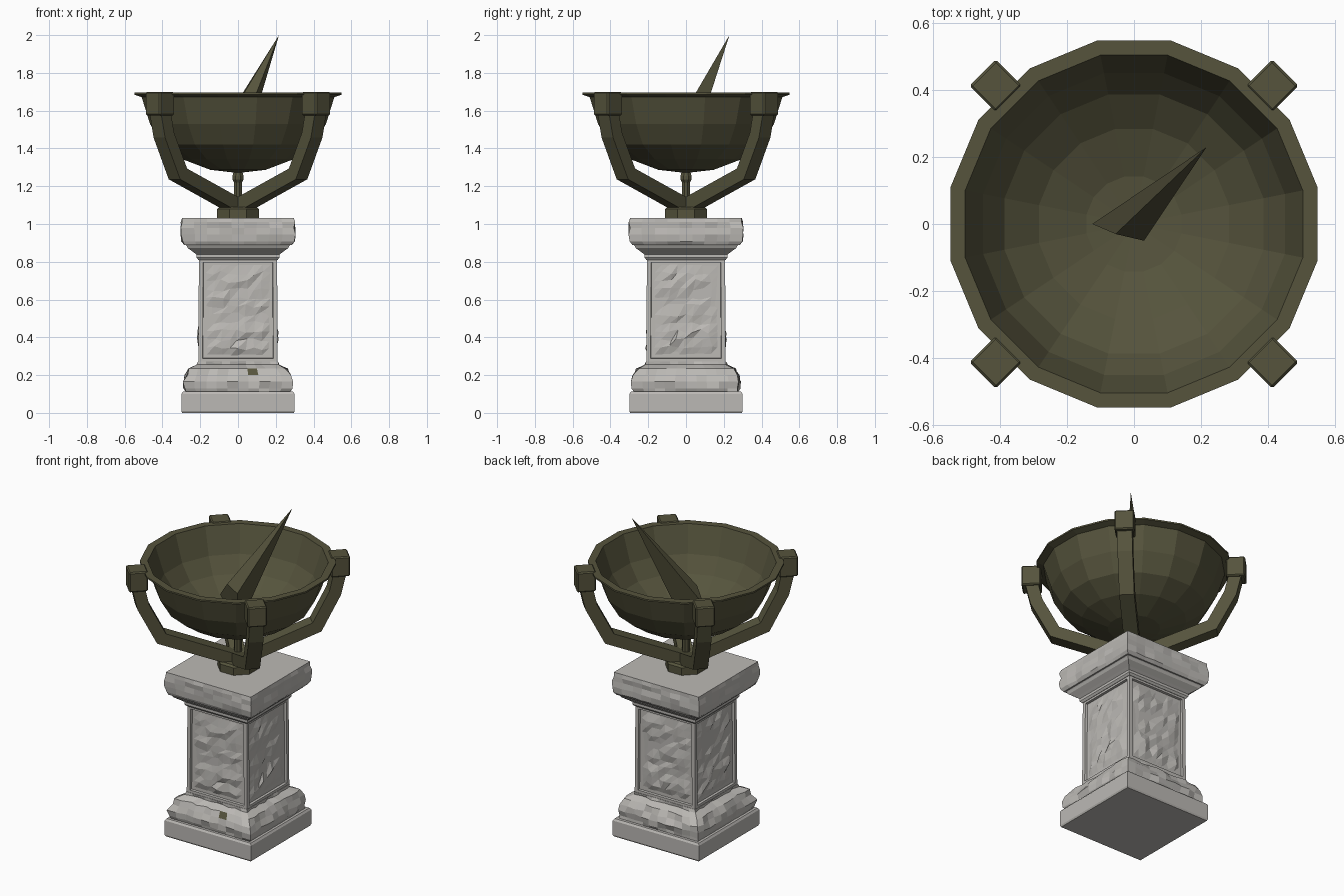
import bpy, bmesh, math, random
from mathutils import Vector

if "Cube" in bpy.data.objects:
    bpy.data.objects.remove(bpy.data.objects["Cube"])

random.seed(4)


def material(name, rgb):
    m = bpy.data.materials.new(name)
    m.diffuse_color = (*rgb, 1)
    m.use_nodes = True
    m.node_tree.nodes["Principled BSDF"].inputs["Base Color"].default_value = m.diffuse_color
    return m


STONE = material("pale stone", (0.50, 0.485, 0.46))
BRONZE = material("dark olive bronze", (0.092, 0.088, 0.046))


def make(name, verts, faces, *mats):
    me = bpy.data.meshes.new(name)
    me.from_pydata([tuple(v) for v in verts], [], faces)
    for m in mats:
        me.materials.append(m)
    bm = bmesh.new()
    bm.from_mesh(me)
    bmesh.ops.remove_doubles(bm, verts=bm.verts, dist=1e-5)
    bmesh.ops.recalc_face_normals(bm, faces=bm.faces)
    bm.to_mesh(me)
    bm.free()
    ob = bpy.data.objects.new(name, me)
    bpy.context.collection.objects.link(ob)
    return ob


def square_loft(name, profile, seg=1, jitter=0.0):
    """Stack of square rings (half width, z); inner rings can be roughened inward."""
    verts, faces = [], []
    n = 4 * seg
    for k, (h, z) in enumerate(profile):
        rough = jitter if 0 < k < len(profile) - 1 else 0
        for s in range(4):
            for i in range(seg):
                d = 1 - random.uniform(0, rough) / h
                x, y = (-h + 2 * h * i / seg), -h
                a = s * math.pi / 2
                c, sn = math.cos(a), math.sin(a)
                verts.append(((c * x - sn * y) * d, (sn * x + c * y) * d, z))
    for k in range(len(profile) - 1):
        for i in range(n):
            j = (i + 1) % n
            faces.append((k * n + i, k * n + j, (k + 1) * n + j, (k + 1) * n + i))
    faces.append(tuple(range(n))[::-1])
    faces.append(tuple(range((len(profile) - 1) * n, len(profile) * n)))
    return make(name, verts, faces, STONE, BRONZE)


def lathe(name, profile, sides):
    verts, faces = [], []
    for r, z in profile:
        for i in range(sides):
            a = 2 * math.pi * (i + 0.5) / sides
            verts.append((r * math.cos(a), r * math.sin(a), z))
    for k in range(len(profile) - 1):
        for i in range(sides):
            j = (i + 1) % sides
            faces.append((k * sides + i, k * sides + j, (k + 1) * sides + j, (k + 1) * sides + i))
    return make(name, verts, faces, BRONZE)


# Pedestal: plinth, rough base course, shaft, mouldings, rough cap
square_loft("plinth", [(0.295, 0), (0.30, 0.01), (0.30, 0.10), (0.292, 0.112)])
base = square_loft("base_course", [(0.275, 0.11), (0.29, 0.13), (0.293, 0.165), (0.285, 0.20),
                                   (0.265, 0.235), (0.222, 0.255), (0.212, 0.272)], 10, 0.02)
for f in base.data.polygons:  # moss-dark spot on the front
    c = f.center
    if c.y < -0.2 and 0.05 < c.x < 0.13 and 0.21 < c.z < 0.24:
        f.material_index = 1

shaft = square_loft("shaft", [(0.21, 0.265), (0.207, 0.82)])
bm = bmesh.new()
bm.from_mesh(shaft.data)
sides = [f for f in bm.faces if abs(f.normal.z) < 0.5]
bmesh.ops.inset_individual(bm, faces=sides, thickness=0.032)
bmesh.ops.inset_individual(bm, faces=sides, thickness=0.003, depth=-0.014)
bm.to_mesh(shaft.data)
bm.free()

# Worn relief in the four recessed panels
NX, NZ = 8, 11
for s in range(4):
    a = s * math.pi / 2
    verts, faces = [], []
    for k in range(NZ + 1):
        for i in range(NX + 1):
            edge = i in (0, NX) or k in (0, NZ)
            low = 0.012 if k < 4 else 0.0
            bump = -0.003 if edge else random.choice((0, 0, 0.004, 0.010)) + random.uniform(0, low)
            x = -0.173 + 0.346 * i / NX + (0 if edge else random.uniform(-0.012, 0.012))
            z = 0.30 + 0.485 * k / NZ + (0 if edge else random.uniform(-0.012, 0.012))
            y = -0.196 - bump
            verts.append((math.cos(a) * x - math.sin(a) * y, math.sin(a) * x + math.cos(a) * y, z))
    for k in range(NZ):
        for i in range(NX):
            p = k * (NX + 1) + i
            faces += [(p, p + 1, p + NX + 2), (p, p + NX + 2, p + NX + 1)]
    make("relief_panel", verts, faces, STONE)

square_loft("cap_moulding", [(0.21, 0.81), (0.22, 0.822), (0.22, 0.838), (0.235, 0.85),
                             (0.265, 0.872), (0.272, 0.885), (0.285, 0.90)])
square_loft("cap", [(0.285, 0.89), (0.302, 0.908), (0.305, 0.945), (0.305, 0.98),
                    (0.304, 1.01), (0.295, 1.033)], 9, 0.012)

# Bronze hub and stem under the bowl
lathe("hub", [(0, 1.03), (0.12, 1.03), (0.12, 1.08), (0.105, 1.09), (0, 1.09)], 8)
lathe("stem", [(0, 1.08), (0.028, 1.08), (0.022, 1.13), (0.022, 1.22), (0.032, 1.235),
               (0.032, 1.255), (0.02, 1.29), (0, 1.29)], 8)

# Faceted bowl with flat lip
lathe("bowl", [(0, 1.27), (0.15, 1.287), (0.30, 1.343), (0.41, 1.42), (0.475, 1.53),
               (0.52, 1.672), (0.56, 1.685), (0.56, 1.695), (0.515, 1.695),
               (0.46, 1.53), (0.395, 1.435), (0.29, 1.36), (0.145, 1.305), (0, 1.288)], 16)

# Four curved arms with end blocks
path = [(0.585, 1.60), (0.555, 1.47), (0.45, 1.265), (0.03, 1.10)]
W, T = 0.043, 0.036
for s in range(4):
    a = math.pi / 4 + s * math.pi / 2
    rad, tan, up = Vector((math.cos(a), math.sin(a), 0)), Vector((-math.sin(a), math.cos(a), 0)), Vector((0, 0, 1))
    verts, faces = [], []
    P = [Vector(p) for p in path]
    for i, p in enumerate(P):
        d0 = (P[i] - P[i - 1]).normalized() if i else (P[1] - P[0]).normalized()
        d1 = (P[i + 1] - P[i]).normalized() if i < len(P) - 1 else d0
        d = (d0 + d1).normalized()
        n = Vector((-d.y, d.x)) * T / max(0.5, d.dot(d0))
        for u, v in ((1, 1), (1, -1), (-1, -1), (-1, 1)):
            q = p + n * u
            verts.append(rad * q.x + up * q.y + tan * W * v)
    for k in range(len(P) - 1):
        for i in range(4):
            j = (i + 1) % 4
            faces.append((k * 4 + i, k * 4 + j, k * 4 + 4 + j, k * 4 + 4 + i))
    faces += [(0, 1, 2, 3), (12, 13, 14, 15)]
    make("arm", verts, faces, BRONZE)

    verts = [rad * r + tan * t + up * z for z in (1.575, 1.70)
             for r, t in ((0.53, -0.056), (0.64, -0.056), (0.64, 0.056), (0.53, 0.056))]
    block = make("arm_block", verts, [(0, 1, 2, 3), (4, 5, 6, 7), (0, 1, 5, 4), (1, 2, 6, 5),
                                      (2, 3, 7, 6), (3, 0, 4, 7)], BRONZE)
    bev = block.modifiers.new("bevel", 'BEVEL')
    bev.width, bev.segments = 0.007, 1

# Slanted pointer blade rising from the bowl
make("pointer", [(0.217, 0.23, 2.0), (-0.125, 0.0, 1.455), (-0.055, -0.03, 1.55),
                 (0.03, -0.05, 1.52), (0.005, 0.0, 1.285)],
     [(0, 1, 2), (0, 2, 3), (1, 4, 2), (2, 4, 3), (0, 3, 4), (0, 4, 1)], BRONZE)
